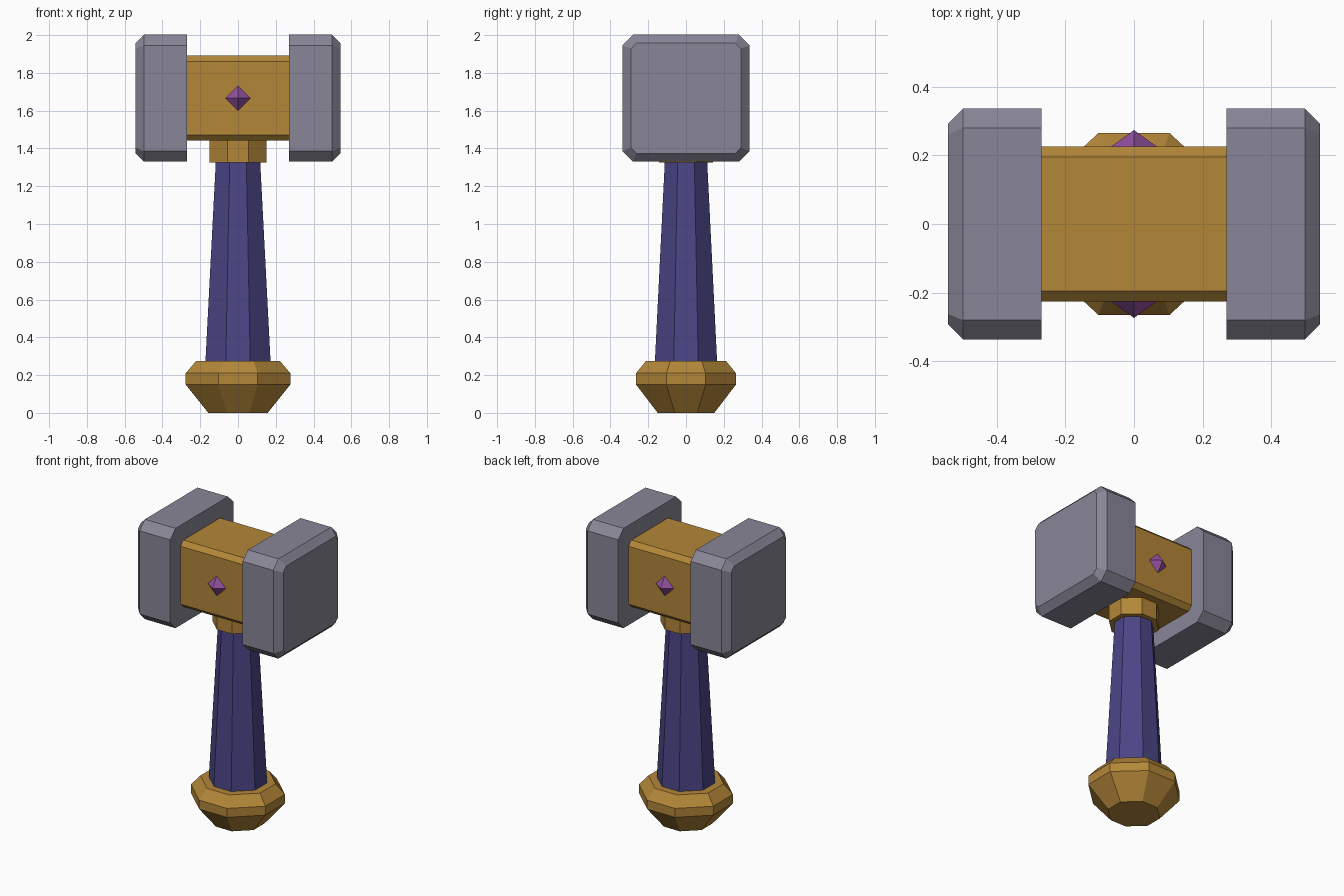
import bpy, bmesh

if "Cube" in bpy.data.objects:
    bpy.data.objects.remove(bpy.data.objects["Cube"])

HEAD_Z = 1.666


def material(name, rgb):
    m = bpy.data.materials.new(name)
    m.diffuse_color = (*rgb, 1)
    m.use_nodes = True
    m.node_tree.nodes["Principled BSDF"].inputs["Base Color"].default_value = m.diffuse_color
    return m


gold = material("gold", (0.45, 0.24, 0.04))
indigo = material("indigo", (0.07, 0.06, 0.24))
violet = material("violet", (0.28, 0.08, 0.34))
steel = material("steel", (0.25, 0.24, 0.31))


def loft(name, rings, mat, mirror=None):
    """Skin a list of equal-length point rings, capping both ends."""
    bm = bmesh.new()
    loops = [[bm.verts.new(p) for p in ring] for ring in rings]
    for a, b in zip(loops, loops[1:]):
        for i in range(len(a)):
            j = (i + 1) % len(a)
            bm.faces.new((a[i], a[j], b[j], b[i]))
    bm.faces.new(loops[0][::-1])
    bm.faces.new(loops[-1])
    bmesh.ops.remove_doubles(bm, verts=bm.verts, dist=1e-5)
    bmesh.ops.recalc_face_normals(bm, faces=bm.faces)
    me = bpy.data.meshes.new(name)
    bm.to_mesh(me)
    bm.free()
    me.materials.append(mat)
    ob = bpy.data.objects.new(name, me)
    bpy.context.collection.objects.link(ob)
    if mirror is not None:
        mod = ob.modifiers.new("mirror", 'MIRROR')
        mod.use_axis = [k == mirror for k in range(3)]
        mod.use_mirror_merge = False
    return ob


def octagon(hx, hy, ex, ey):
    """Eight points: half sizes hx, hy, flat edges reaching ex and ey."""
    return [(hx, -ey), (hx, ey), (ex, hy), (-ex, hy),
            (-hx, ey), (-hx, -ey), (-ex, -hy), (ex, -hy)]


def upright(name, profile, mat):
    """Eight-sided turned part from (half width, height) pairs."""
    rings = [[(x, y, z) for x, y in octagon(r, r * 0.955, r * 0.375, r * 0.375)]
             for r, z in profile]
    return loft(name, rings, mat)


def square_ring(x, half, cut):
    """Chamfered square across the head at position x."""
    e = half - cut
    return [(x, y, HEAD_Z + z) for y, z in octagon(half, half, e, e)]


# Pommel, grip and collar
upright("pommel", [(0.157, 0), (0.277, 0.15), (0.277, 0.21), (0.222, 0.275)], gold)
upright("grip", [(0.173, 0.26), (0.117, 1.34)], indigo)
upright("collar", [(0.151, 1.326), (0.151, 1.46)], gold)

# Head core and the two striking blocks
loft("head_core", [square_ring(-0.28, 0.225, 0.03), square_ring(0.28, 0.225, 0.03)], gold)
loft("striking_block", [square_ring(0.27, 0.336, 0.056),
                        square_ring(0.498, 0.336, 0.056),
                        square_ring(0.542, 0.292, 0.03)], steel, mirror=0)

# Four-sided gems on the front and back of the core
gem_base = [(s * 0.07, -0.223, HEAD_Z + t * 0.07)
            for s, t in ((1, 0), (0, 1), (-1, 0), (0, -1))]
gem_inner = [(x * 0.5, -0.2, HEAD_Z + (z - HEAD_Z) * 0.5) for x, _, z in gem_base]
gem_tip = [(x * 0.01, -0.273, HEAD_Z + (z - HEAD_Z) * 0.01) for x, _, z in gem_base]
loft("gem", [gem_inner, gem_base, gem_tip], violet, mirror=1)
